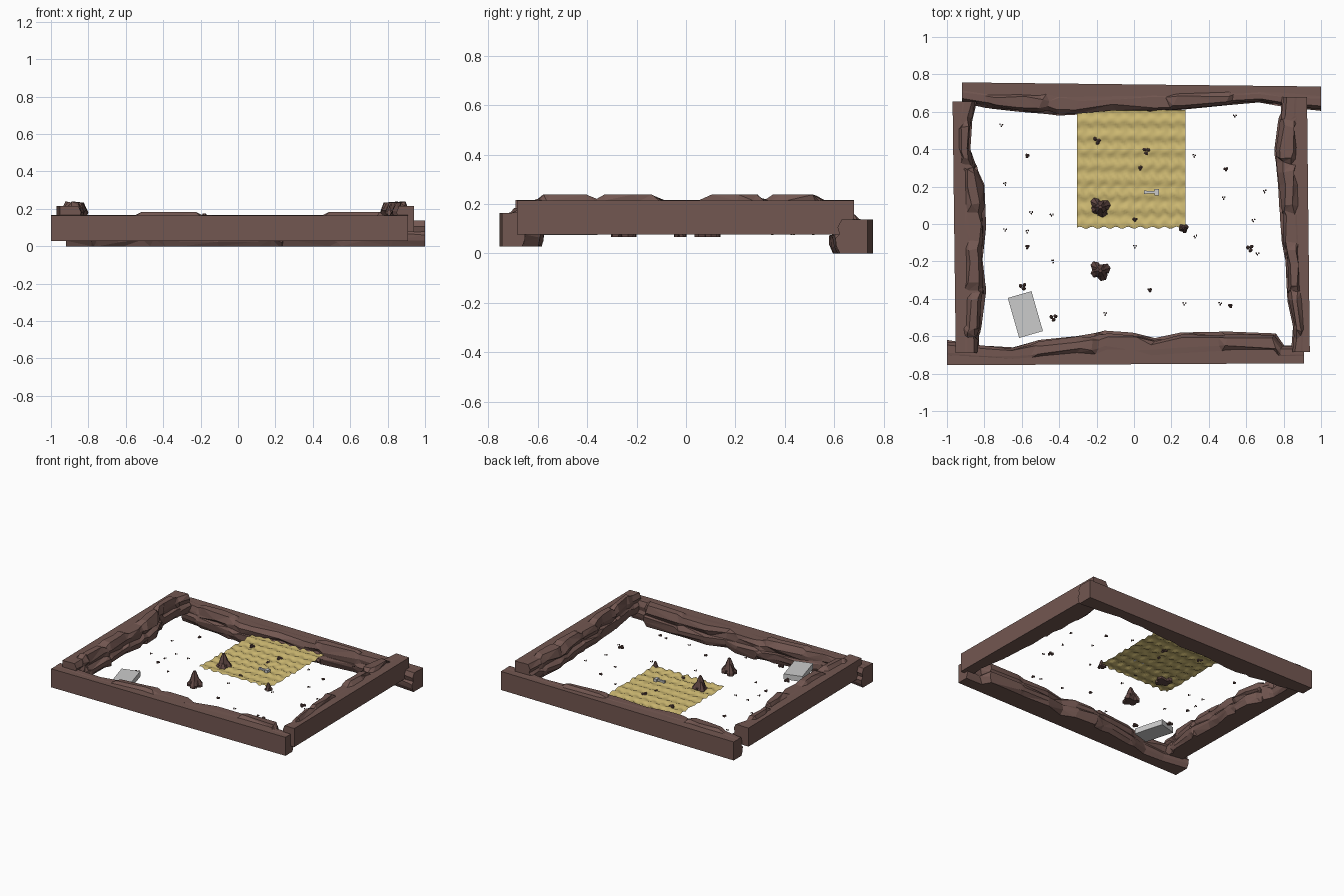
import bpy, bmesh, random
from math import sin, cos, pi, radians, tau
from mathutils import Vector, Matrix

if "Cube" in bpy.data.objects:
    bpy.data.objects.remove(bpy.data.objects["Cube"])

random.seed(4)

def material(name, col):
    m = bpy.data.materials.new(name)
    m.diffuse_color = (*col, 1)
    m.use_nodes = True
    m.node_tree.nodes["Principled BSDF"].inputs["Base Color"].default_value = m.diffuse_color
    return m

WOOD = material("brown_wood", (0.17, 0.095, 0.082))
ROCK = material("dark_rock", (0.12, 0.065, 0.058))
STRAW = material("straw", (0.62, 0.49, 0.17))

def finish(name, bm, mat=None):
    bmesh.ops.recalc_face_normals(bm, faces=bm.faces)
    me = bpy.data.meshes.new(name)
    bm.to_mesh(me)
    bm.free()
    ob = bpy.data.objects.new(name, me)
    bpy.context.collection.objects.link(ob)
    if mat:
        me.materials.append(mat)
    return ob

def lerp_table(table, t):
    for (a, va), (b, vb) in zip(table, table[1:]):
        if t <= b:
            return va + (vb - va) * max(0, (t - a) / (b - a))
    return table[-1][1]

def beam(name, place, outer, inner, ridges, z0, h=0.137, ridge_h=0.024):
    """Loft: flat outer face, top and bottom, with a craggy inner face."""
    ts = sorted({t for t, _ in inner} | {e for r in ridges for e in (r[0] - .04, r[0], r[1], r[1] + .04)})
    ts = [t for t in ts if inner[0][0] <= t <= inner[-1][0]]
    bm = bmesh.new()
    rings = []
    for i, t in enumerate(ts):
        end = i in (0, len(ts) - 1)
        o = lerp_table(outer, t)
        w = lerp_table(inner, t) - o                      # signed inward depth
        up = ridge_h if any(a <= t <= b for a, b in ridges) else 0.002
        j = (lambda s: 0) if end else (lambda s: random.uniform(-s, s))
        sec = [(0, 0), (.86 + j(.08), 0), (.97 + j(.03), .03 + j(.012)), (1, .06 + j(.015)),
               (.87 + j(.07), .078 + j(.012)), (.93 + j(.06), .105 + j(.01)),
               (.8 + j(.06), h + up * .8), (.5 + j(.08), h + up), (.4 + j(.08), h), (0, h)]
        ring = []
        for k, (d, z) in enumerate(sec):
            s = t + (0 if k in (0, 9) else j(.015))
            ring.append(bm.verts.new(place(s, o + w * d, z0 + z)))
        rings.append(ring)
    n = len(rings[0])
    for a, b in zip(rings, rings[1:]):
        for k in range(n):
            bm.faces.new((a[k], a[(k + 1) % n], b[(k + 1) % n], b[k]))
    bm.faces.new(rings[0])
    bm.faces.new(rings[-1])
    bmesh.ops.triangulate(bm, faces=[f for f in bm.faces if len(f.verts) == 4])
    return finish(name, bm, WOOD)

along_x = lambda t, d, z: (t, d, z)
along_y = lambda t, d, z: (d, t, z)

# Log frame: front and back beams lie low, side beams rest across them
beam("front_beam", along_x, [(-1, -.755), (.91, -.745)],
     [(-1, -.62), (-.8, -.65), (-.65, -.66), (-.5, -.62), (-.3, -.6), (-.15, -.57), (0, -.58), (.1, -.61),
      (.25, -.58), (.5, -.575), (.75, -.585), (.79, -.65), (.91, -.65)],
     [(-.5, -.22), (.5, .75)], .027, ridge_h=.02)
beam("back_beam", along_x, [(-.92, .757), (1, .735)],
     [(-.92, .65), (-.78, .62), (-.6, .6), (-.4, .58), (-.3, .585), (-.1, .605), (.1, .592), (.25, .61),
      (.5, .635), (.68, .65), (.82, .625), (1, .605)],
     [(-.75, -.5), (.22, .5)], 0, ridge_h=.02)
beam("left_beam", along_y, [(-.69, -.953), (.655, -.97)],
     [(-.69, -.83), (-.6, -.83), (-.55, -.815), (-.35, -.79), (-.2, -.81), (-.1, -.8), (0, -.79), (.2, -.8),
      (.3, -.84), (.4, -.875), (.55, -.865), (.655, -.84)],
     [(-.57, -.4), (-.32, -.14), (.1, .28), (.36, .52)], .077)
beam("right_beam", along_y, [(-.685, .94), (.68, .925)],
     [(-.685, .84), (-.55, .85), (-.4, .82), (-.2, .81), (-.1, .79), (.05, .78), (.2, .77), (.4, .75),
      (.55, .77), (.58, .785), (.68, .79)],
     [(-.57, -.4), (-.32, -.14), (.1, .28), (.36, .52)], .077)

# Straw mat: thin rippled sheet
bm = bmesh.new()
N, M = 48, 48
grid = []
for i in range(N + 1):
    row = []
    for j in range(M + 1):
        u, v = i / N, j / M
        x, y = -.305 + .58 * u, -.02 + .63 * v
        z = .084 + .006 * sin(u * 8 * tau + 1.2 * sin(v * 7 * tau)) * cos(v * 7 * pi) + .004 * sin(v * 8 * tau)
        row.append(bm.verts.new((x, y + .006 * sin(u * 9 * tau) * (1 - v), z)))
    grid.append(row)
for i in range(N):
    for j in range(M):
        bm.faces.new((grid[i][j], grid[i + 1][j], grid[i + 1][j + 1], grid[i][j + 1])).smooth = True
finish("straw_mat", bm, STRAW)

def spike(bm, x, y, z, r, h, lean=(0, 0), sides=6):
    """Faceted, tapering stone column."""
    a0 = random.uniform(0, tau)
    rings = []
    for f, s in ((0, .85), (.3, 1), (.7, .62), (1, .25)):
        rings.append([bm.verts.new((x + lean[0] * f + r * s * cos(a0 + k * tau / sides),
                                    y + lean[1] * f + r * s * sin(a0 + k * tau / sides), z + h * f))
                      for k in range(sides)])
    for a, b in zip(rings, rings[1:]):
        for k in range(sides):
            bm.faces.new((a[k], a[(k + 1) % sides], b[(k + 1) % sides], b[k]))
    bm.faces.new(rings[0])
    bm.faces.new(rings[-1])

# Two large stalagmite rocks and one smaller
def rock(name, x, y, s):
    bm = bmesh.new()
    for dx, dy, r, h in ((0, 0, .038, .108), (-.03, .028, .027, .07), (.03, .012, .03, .065),
                         (.012, -.03, .03, .055), (-.028, -.012, .028, .05)):
        spike(bm, x + dx * s, y + dy * s, .066, r * s, h * s, (-dx * s * .5, -dy * s * .5))
    finish(name, bm, ROCK)

rock("rock_on_mat", -.18, .09, 1)
rock("rock_on_floor", -.18, -.25, 1)
rock("small_rock", .265, -.022, .5)

# Scattered pebbles: (x, y, size)
medium = [(-.595, -.335), (-.43, -.5), (.62, -.13), (.065, .39), (-.2, .445), (-.57, .365), (-.57, -.122),
          (.49, .295), (.085, -.353), (.515, -.438), (.035, .3), (.005, .025)]
tiny = [(-.71, .53), (-.69, .215), (-.55, .062), (-.44, .05), (-.69, -.03), (-.57, -.04), (-.435, -.2),
        (.005, -.12), (.32, .365), (.54, .58), (.70, .175), (.48, .14), (.64, .02), (.66, -.157),
        (.33, -.067), (.27, -.425), (.46, -.425), (-.155, -.48)]
bm = bmesh.new()
for pts, r, off in ((medium[:5], .013, .012), (medium[5:], .009, .006), (tiny, .0055, .007)):
    for x, y in pts:
        for k in range(3):
            a = k * tau / 3 + random.random()
            m = Matrix.Translation((x + off * cos(a), y + off * sin(a), .08 + r * .6)) @ \
                Matrix.Rotation(random.random() * 6, 4, 'Z') @ Matrix.Diagonal((r, r * .8, r * .9, 1))
            bmesh.ops.create_icosphere(bm, subdivisions=1, radius=1, matrix=m)
finish("pebbles", bm, ROCK)

# Grey stone slab
bm = bmesh.new()
bmesh.ops.create_cube(bm, size=1, matrix=Matrix.Translation((-.581, -.484, .095)) @
                      Matrix.Rotation(radians(16), 4, 'Z') @ Matrix.Diagonal((.132, .222, .04, 1)))
finish("slab", bm)

# Small grey tool lying on the mat: handle and blocky head
bm = bmesh.new()
for x, y, size in ((.085, .17, (.06, .014, .012)), (.122, .17, (.024, .034, .02)), (.06, .17, (.012, .02, .016))):
    bmesh.ops.create_cube(bm, size=1, matrix=Matrix.Translation((x, y, .096)) @ Matrix.Diagonal((*size, 1)))
finish("small_tool", bm)
